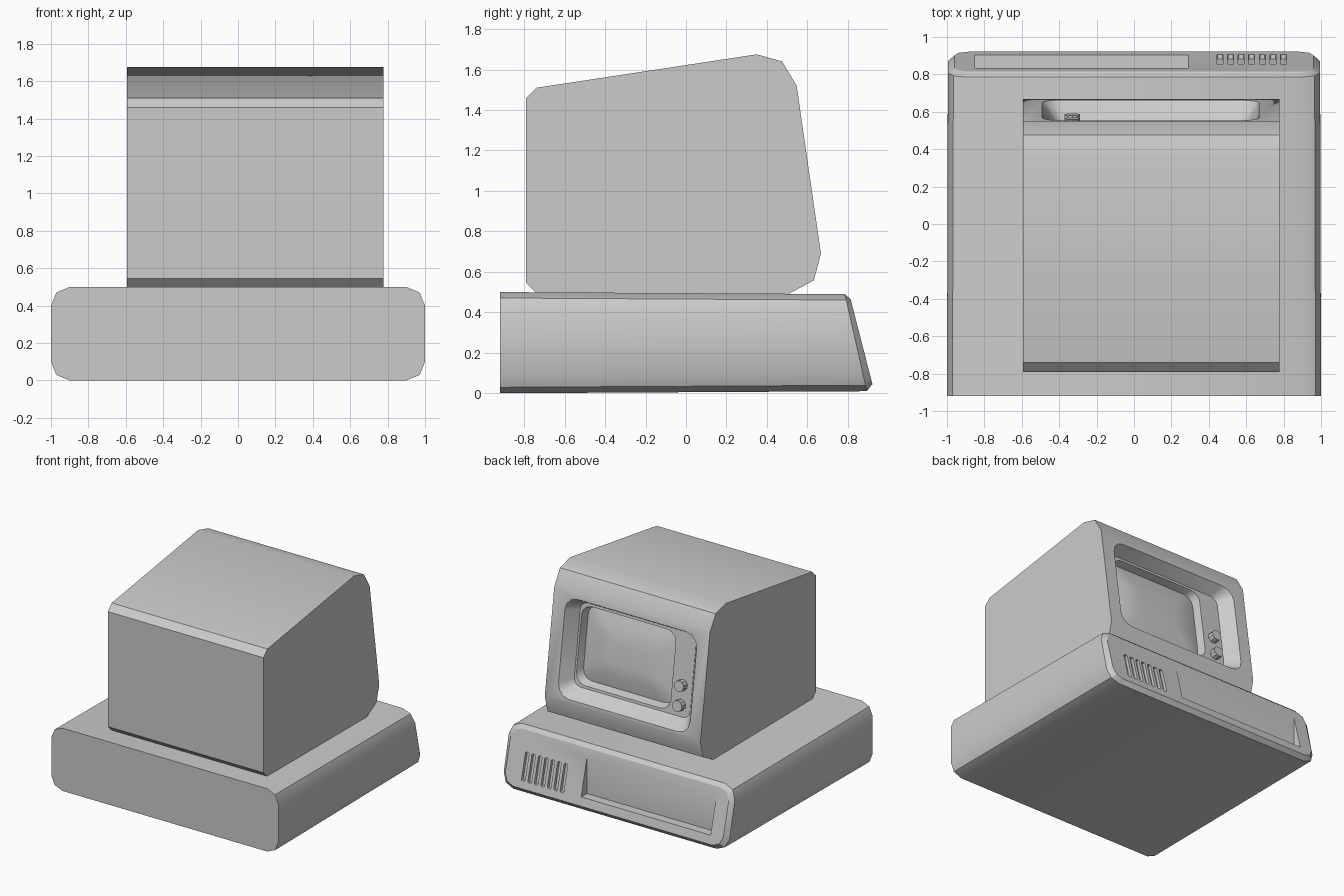
import bpy, bmesh, math
from mathutils import Vector

if "Cube" in bpy.data.objects:
    bpy.data.objects.remove(bpy.data.objects["Cube"])


def rounded(x0, x1, z0, z1, r, seg, y):
    """Rounded rectangle seen along y; y is a function of z so it can lean."""
    pts = []
    for cx, cz, a0 in ((x1 - r, z1 - r, 0), (x0 + r, z1 - r, 90),
                       (x0 + r, z0 + r, 180), (x1 - r, z0 + r, 270)):
        for i in range(seg + 1):
            a = math.radians(a0 + 90 * i / seg)
            x, z = cx + r * math.cos(a), cz + r * math.sin(a)
            pts.append((x, y(z), z))
    return pts


def loft(name, rings):
    """Closed solid through rings of equal point count."""
    bm = bmesh.new()
    loops = [[bm.verts.new(p) for p in ring] for ring in rings]
    n = len(loops[0])
    for a, b in zip(loops, loops[1:]):
        for i in range(n):
            j = (i + 1) % n
            bm.faces.new((a[i], a[j], b[j], b[i]))
    bm.faces.new(loops[0])
    bm.faces.new(loops[-1])
    bmesh.ops.recalc_face_normals(bm, faces=bm.faces)
    mesh = bpy.data.meshes.new(name)
    bm.to_mesh(mesh)
    bm.free()
    ob = bpy.data.objects.new(name, mesh)
    bpy.context.collection.objects.link(ob)
    return ob


def activate(ob):
    bpy.ops.object.select_all(action='DESELECT')
    ob.select_set(True)
    bpy.context.view_layer.objects.active = ob


def cut(ob, cutter):
    cutter.hide_render = True
    mod = ob.modifiers.new("cut", 'BOOLEAN')
    mod.operation, mod.solver, mod.object = 'DIFFERENCE', 'EXACT', cutter
    activate(ob)
    bpy.ops.object.modifier_apply(modifier=mod.name)
    bpy.data.objects.remove(cutter)


def smooth(ob):
    activate(ob)
    bpy.ops.object.shade_smooth_by_angle(angle=math.radians(30))


# Base unit with a leaning, bevelled panel on the +y side
def panel_y(z, d=0):
    return 0.933 - 0.256 * z + d


base = loft("base_unit", [
    rounded(-1, 1, 0, 0.5, 0.1, 2, lambda z: -0.92),
    rounded(-0.995, 0.995, 0.01, 0.49, 0.1, 2, lambda z: 0.896 - 0.226 * z),
    rounded(-0.96, 0.96, 0.045, 0.463, 0.08, 2, panel_y)])

# Drive bay: upright back wall, so it is deepest at the bottom
cut(base, loft("bay_cutter", [
    rounded(-0.85, 0.29, 0.11, 0.45, 0.001, 1, lambda z: y) for y in (0.833, 1.1)]))

# Row of seven vents
for k in range(7):
    x = 0.459 + 0.0567 * k
    cut(base, loft("vent_cutter", [
        rounded(x - 0.016, x + 0.016, 0.10, 0.31, 0.01, 2,
                lambda z, d=d: panel_y(z, d)) for d in (-0.025, 0.1)]))
smooth(base)


# Monitor housing from its side profile
side = [(-0.79, 1.46), (-0.74, 1.51), (0.35, 1.675), (0.475, 1.64), (0.547, 1.52),
        (0.667, 0.69), (0.632, 0.558), (0.505, 0.49), (-0.735, 0.49), (-0.79, 0.545)]
monitor = loft("monitor_housing", [[(x, y, z) for y, z in side] for x in (-0.594, 0.777)])


def face_y(d):
    return lambda z: 0.547 + (1.52 - z) * 0.1446 + d


# Sloped surround, flat inner panel, screen well and domed screen in one cutter
cut(monitor, loft("screen_cutter", [
    rounded(-0.527, 0.699, 0.69, 1.50, 0.12, 3, face_y(0.05)),
    rounded(-0.415, 0.605, 0.78, 1.415, 0.06, 3, face_y(-0.105)),
    rounded(-0.24, 0.59, 0.80, 1.395, 0.08, 3, face_y(-0.105)),
    rounded(-0.225, 0.575, 0.815, 1.38, 0.08, 3, face_y(-0.17)),
    rounded(-0.13, 0.48, 0.91, 1.285, 0.07, 3, face_y(-0.14)),
    rounded(-0.02, 0.37, 1.0, 1.195, 0.05, 3, face_y(-0.13))]))
smooth(monitor)

# Two control knobs on the inner panel
tilt = math.atan(0.1446)
for name, z in (("upper_knob", 1.02), ("lower_knob", 0.87)):
    bpy.ops.mesh.primitive_cylinder_add(
        vertices=10, radius=0.043, depth=0.08,
        location=(-0.33, face_y(-0.105)(z) + 0.01, z),
        rotation=(-math.pi / 2 + tilt, 0, 0))
    knob = bpy.context.object
    knob.name = name
    smooth(knob)
